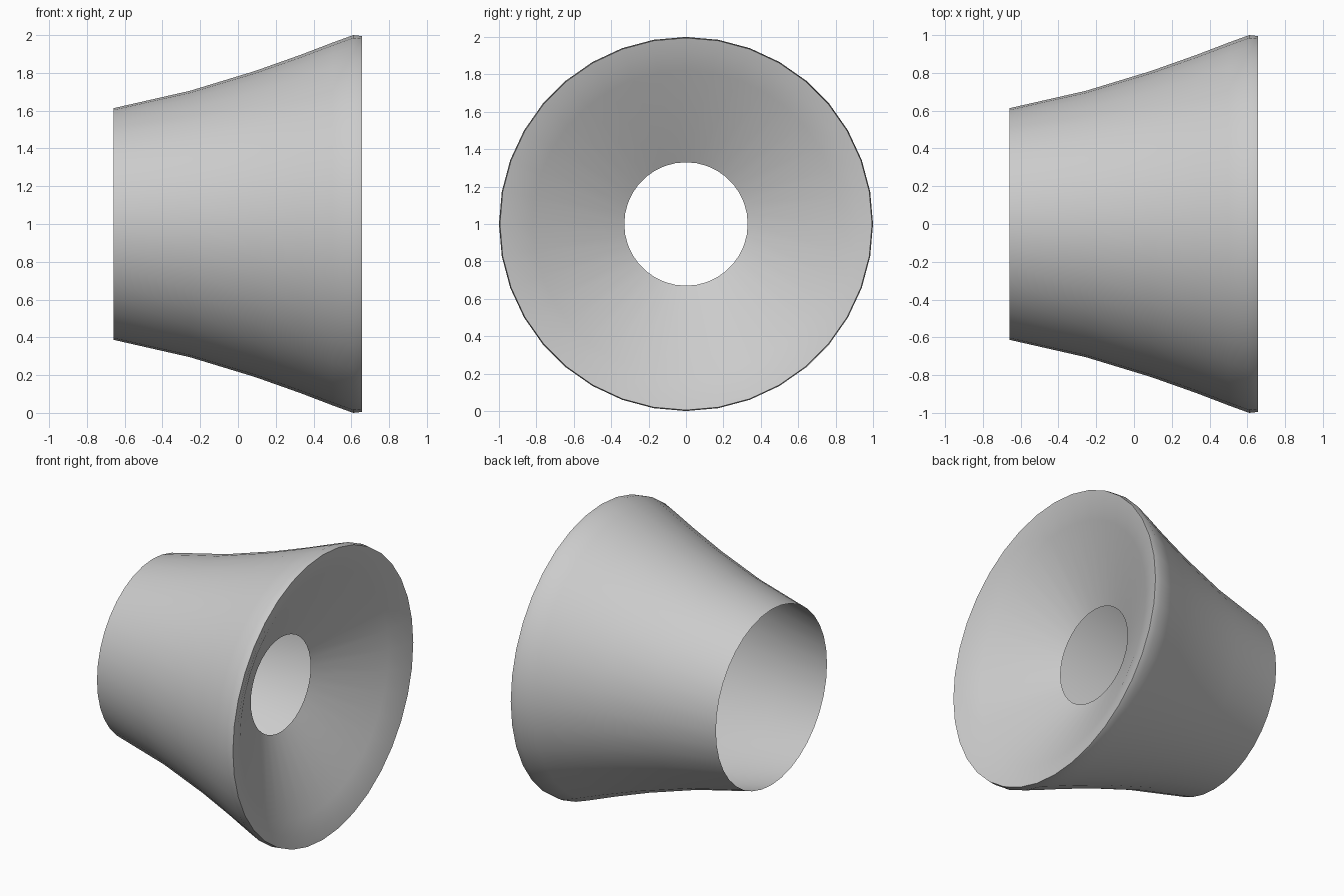
import bpy, bmesh, math
from mathutils import Vector

cube = bpy.data.objects.get("Cube")
if cube:
    bpy.data.objects.remove(cube, do_unlink=True)

SIDES = 36

grey = bpy.data.materials.new("light_grey")
grey.use_nodes = True
colour = (0.6, 0.6, 0.6, 1.0)
grey.diffuse_color = colour
grey.node_tree.nodes["Principled BSDF"].inputs["Base Color"].default_value = colour


def lathe(name, profile, outward):
    """Turn an (x, radius) profile around the x axis, with faces looking out or in."""
    bm = bmesh.new()
    verts = [bm.verts.new((x, 0, r)) for x, r in profile]
    edges = [bm.edges.new(pair) for pair in zip(verts, verts[1:])]
    bmesh.ops.spin(bm, geom=verts + edges, cent=(0, 0, 0), axis=(1, 0, 0),
                   angle=math.tau, steps=SIDES)
    bmesh.ops.remove_doubles(bm, verts=bm.verts, dist=1e-4)
    bm.normal_update()
    for face in bm.faces:
        c = face.calc_center_median()
        if (face.normal.dot(Vector((0, c.y, c.z))) > 0) != outward:
            face.normal_flip()
    mesh = bpy.data.meshes.new(name)
    bm.to_mesh(mesh)
    bm.free()
    mesh.materials.append(grey)
    obj = bpy.data.objects.new(name, mesh)
    obj.location.z = 1.0
    bpy.context.collection.objects.link(obj)
    bpy.ops.object.select_all(action='DESELECT')
    obj.select_set(True)
    bpy.context.view_layer.objects.active = obj
    bpy.ops.object.shade_smooth_by_angle(angle=math.radians(50))
    return obj


# Flared thin outer wall, open at the narrow end and rolled at the rim
lathe("outer_shell", [(-0.66, 0.613), (-0.255, 0.705), (0.09, 0.81), (0.33, 0.895),
                      (0.5, 0.96), (0.61, 1.0), (0.657, 0.995)], True)

# Funnel sunk into the wide end, with an open round hole
lathe("inner_funnel", [(0.657, 0.995), (0.635, 0.92), (0.59, 0.82), (0.33, 0.33)], False)
